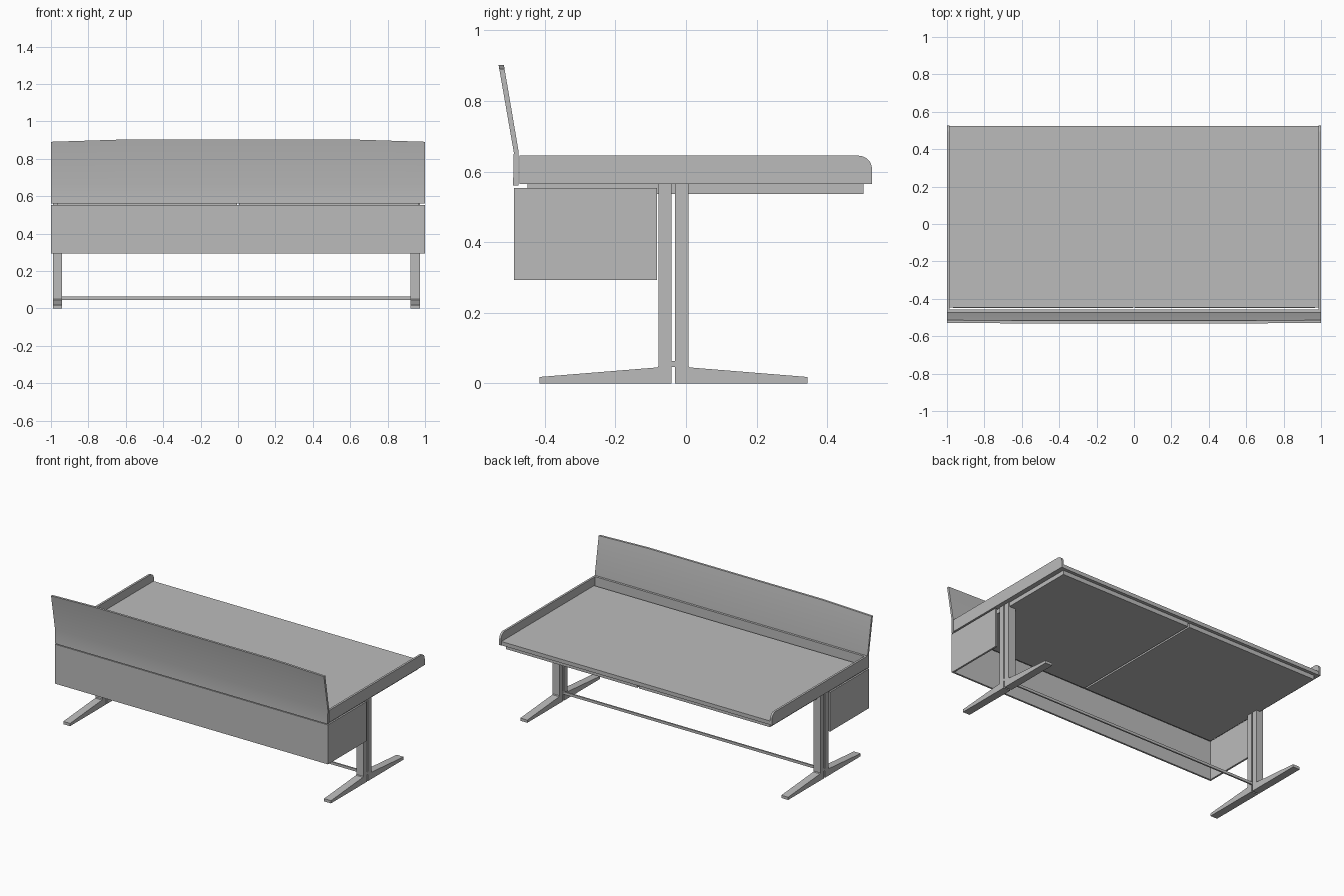
import bpy
import bmesh
import math

if "Cube" in bpy.data.objects:
    bpy.data.objects.remove(bpy.data.objects["Cube"], do_unlink=True)

GREY = (0.5, 0.5, 0.5, 1.0)
grey = bpy.data.materials.new("plain grey")
grey.use_nodes = True
grey.diffuse_color = GREY
grey.node_tree.nodes["Principled BSDF"].inputs["Base Color"].default_value = GREY


def loft(name, rings, smooth=False):
    """Skin matching closed rings of points and cap both ends."""
    bm = bmesh.new()
    rows = [[bm.verts.new(p) for p in ring] for ring in rings]
    n = len(rows[0])
    for a, b in zip(rows, rows[1:]):
        for i in range(n):
            j = (i + 1) % n
            bm.faces.new((a[i], a[j], b[j], b[i]))
    bm.faces.new(rows[0])
    bm.faces.new(rows[-1])
    bmesh.ops.recalc_face_normals(bm, faces=bm.faces)
    mesh = bpy.data.meshes.new(name)
    bm.to_mesh(mesh)
    bm.free()
    mesh.materials.append(grey)
    obj = bpy.data.objects.new(name, mesh)
    bpy.context.collection.objects.link(obj)
    if smooth:
        bpy.ops.object.select_all(action="DESELECT")
        obj.select_set(True)
        bpy.context.view_layer.objects.active = obj
        bpy.ops.object.shade_smooth_by_angle(angle=math.radians(30))
    return obj


def extrude_x(name, profile, x0, x1, smooth=False):
    return loft(name, [[(x, y, z) for y, z in profile] for x in (x0, x1)], smooth)


def box(name, x0, x1, y0, y1, z0, z1):
    return extrude_x(name, [(y0, z0), (y1, z0), (y1, z1), (y0, z1)], x0, x1)


# Side rail outline with a rounded rear top corner
BASE, TOP, REAR, R = 0.565, 0.645, 0.527, 0.038
rail = [(-0.472, BASE), (REAR, BASE)]
for k in range(9):
    a = math.radians(90 * k / 8)
    rail.append((REAR - R + R * math.cos(a), TOP - R + R * math.sin(a)))
rail.append((-0.472, TOP))

# Worktop, its front rail and the pieces repeated on each side
box("worktop", -0.986, 0.986, -0.446, 0.524, BASE, 0.59)
box("front_rail", -0.986, 0.986, -0.472, -0.457, BASE, TOP)
for side, s in (("left", 1), ("right", -1)):
    extrude_x(side + "_side_rail", rail, s * 0.986, s, True)
    box(side + "_under_panel", s * 0.006, s * 0.968, -0.449, 0.503, 0.537, BASE)
    box(side + "_modesty_end", s * 0.988, s, -0.475, -0.082, 0.293, 0.554)

# Modesty panel under the front edge
box("modesty_front", -1, 1, -0.487, -0.475, 0.293, 0.554)

# Tilted privacy screen, lower at its outer ends
rings = []
for x, drop in ((-1, 0.011), (-0.65, 0), (0.65, 0), (1, 0.011)):
    lean = drop * 0.17
    rings.append([(x, -0.490, 0.56), (x, -0.474, 0.56), (x, -0.474, 0.655),
                  (x, -0.516 + lean, 0.902 - drop),
                  (x, -0.531 + lean, 0.902 - drop), (x, -0.488, 0.655)])
loft("privacy_screen", rings, True)

# Paired columns, each flowing into a tapering foot
MID = -0.0355
half_leg = [(0.005, 0), (0.38, 0), (0.38, 0.018), (0.046, 0.045),
            (0.042, 0.05), (0.042, BASE), (0.005, BASE)]
for side, x0, x1 in (("left", 0.922, 0.973), ("right", -0.99, -0.94)):
    for end, d in (("rear", 1), ("front", -1)):
        profile = [(MID + d * y, z) for y, z in half_leg]
        extrude_x(side + "_" + end + "_leg", profile, x0, x1)

# Foot-level crossbar held between the paired columns
box("crossbar", -0.99, 0.973, MID - 0.005, MID + 0.005, 0.046, 0.063)
